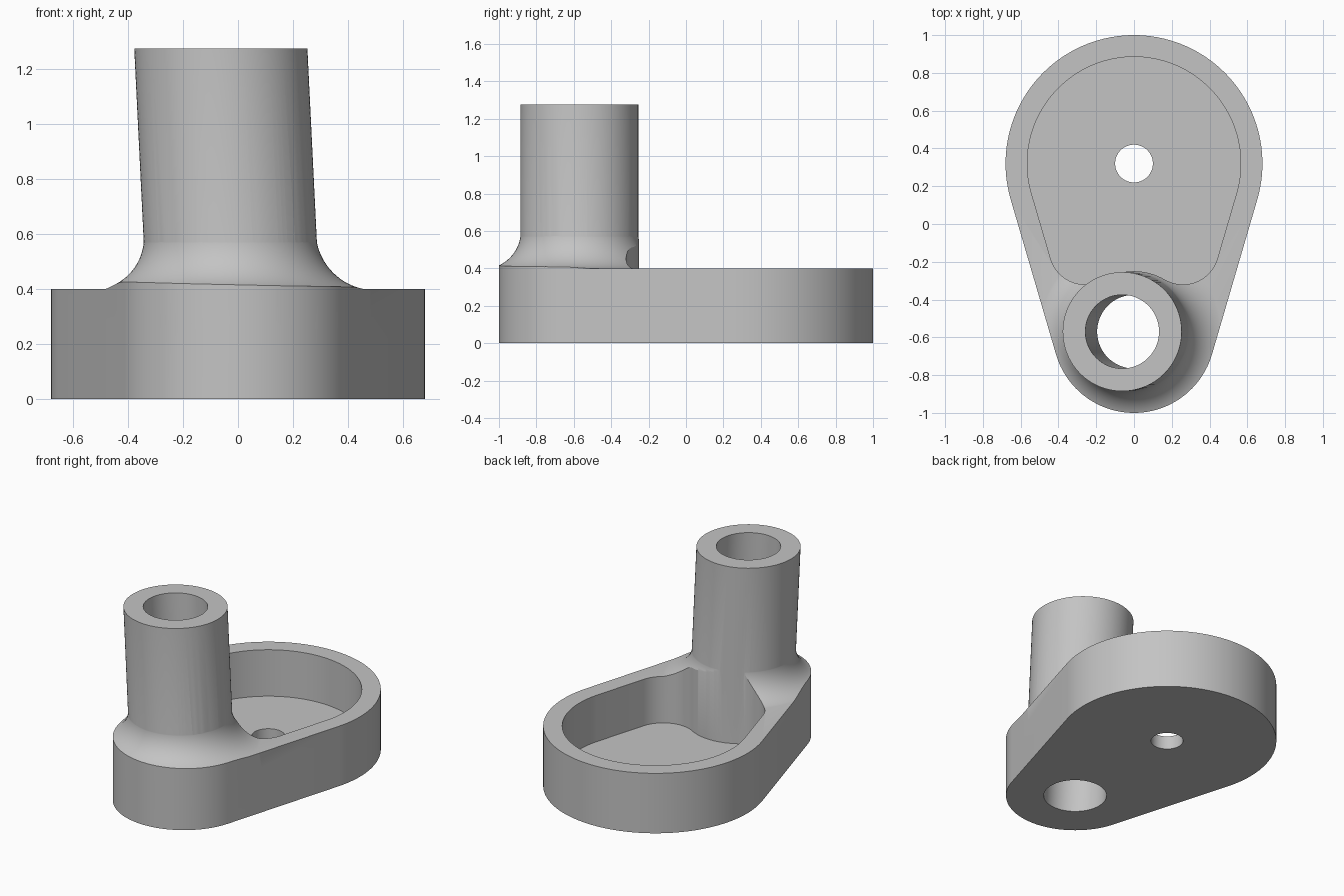
import bpy
import bmesh
from math import pi, sin, cos, asin, atan2, radians

if "Cube" in bpy.data.objects:
    bpy.data.objects.remove(bpy.data.objects["Cube"])

BIG_Y, SMALL_Y = 0.32, -0.57      # centres of the two rounded ends
LEAN = -0.049                     # sideways lean of the tube per unit height
POST_R, BASE_H, TOP = 0.315, 0.4, 1.275
PHI = -asin((0.68 - 0.43) / (BIG_Y - SMALL_Y))   # direction of the side walls

grey = bpy.data.materials.new("light_grey")
grey.use_nodes = True
colour = (0.55, 0.55, 0.55, 1)
grey.diffuse_color = colour
grey.node_tree.nodes["Principled BSDF"].inputs["Base Color"].default_value = colour


def arc(x, y, r, a0, a1, n=48):
    return [(x + r * cos(a0 + (a1 - a0) * i / n), y + r * sin(a0 + (a1 - a0) * i / n))
            for i in range(n + 1)]


def finish(name, bm):
    bmesh.ops.remove_doubles(bm, verts=bm.verts, dist=1e-5)
    bmesh.ops.recalc_face_normals(bm, faces=bm.faces)
    mesh = bpy.data.meshes.new(name)
    bm.to_mesh(mesh)
    bm.free()
    mesh.materials.append(grey)
    ob = bpy.data.objects.new(name, mesh)
    bpy.context.collection.objects.link(ob)
    return ob


def prism(name, outline, z0, z1):
    bm = bmesh.new()
    face = bm.faces.new([bm.verts.new((x, y, z0)) for x, y in outline])
    bmesh.ops.remove_doubles(bm, verts=bm.verts, dist=1e-5)
    new = bmesh.ops.extrude_face_region(bm, geom=list(bm.faces))["geom"]
    bmesh.ops.translate(bm, vec=(0, 0, z1 - z0),
                        verts=[v for v in new if isinstance(v, bmesh.types.BMVert)])
    return finish(name, bm)


def leaning_round(name, profile, n=96):
    """Stack of level circles (radius, height) whose centres follow the lean."""
    bm = bmesh.new()
    rings = [[bm.verts.new((LEAN * z + r * cos(2 * pi * i / n),
                            SMALL_Y + r * sin(2 * pi * i / n), z)) for i in range(n)]
             for r, z in profile]
    for a, b in zip(rings, rings[1:]):
        for i in range(n):
            j = (i + 1) % n
            bm.faces.new((a[i], a[j], b[j], b[i]))
    bm.faces.new(rings[0])
    bm.faces.new(rings[-1])
    return finish(name, bm)


def combine(target, other, operation):
    mod = target.modifiers.new("join", "BOOLEAN")
    mod.operation, mod.solver, mod.object = operation, "EXACT", other
    bpy.context.view_layer.objects.active = target
    bpy.ops.object.modifier_apply(modifier=mod.name)
    bpy.data.objects.remove(other)


# Tapered base with two rounded ends
outline = (arc(0, BIG_Y, 0.68, PHI, pi - PHI, 80)
           + arc(0, SMALL_Y, 0.43, pi - PHI, 2 * pi + PHI))
body = prism("bracket_body", outline, 0, BASE_H)

# Concave flare at the foot of the tube, trimmed to the base outline
R = 0.2
flare_profile = [(0.515, 0.25)] + [
    (x, z) for x, z in arc(0.515, 0.599, R + 0.002, 1.5 * pi, pi, 20)]
flare = leaning_round("flare", flare_profile)
combine(flare, prism("trim", outline, 0.1, 0.9), "INTERSECT")
combine(body, flare, "UNION")

# Pocket: big round, two rounded corners, and a bay wrapped around the tube
cx, cy, cr = 0.259, -0.13, 0.19
alpha = atan2(SMALL_Y - cy, cx)
pocket = (arc(0, BIG_Y, 0.565, PHI, pi - PHI, 80)
          + arc(-cx, cy, cr, pi - PHI, 2 * pi + alpha, 24)
          + arc(0, SMALL_Y, 0.32, pi + alpha, -alpha, 24)
          + arc(cx, cy, cr, pi - alpha, 2 * pi + PHI, 24))
combine(body, prism("pocket", pocket, 0.09, 0.9), "DIFFERENCE")

# Leaning tube, its bore, and the small hole in the pocket floor
combine(body, leaning_round("post", [(POST_R, 0.05), (POST_R, TOP)]), "UNION")
combine(body, leaning_round("bore", [(0.195, -0.1), (0.195, TOP + 0.1)]), "DIFFERENCE")
combine(body, prism("hole", arc(0, BIG_Y, 0.1, 0, 2 * pi), -0.1, 0.3), "DIFFERENCE")

bpy.ops.object.select_all(action="DESELECT")
body.select_set(True)
bpy.context.view_layer.objects.active = body
bpy.ops.object.shade_smooth_by_angle(angle=radians(25))
